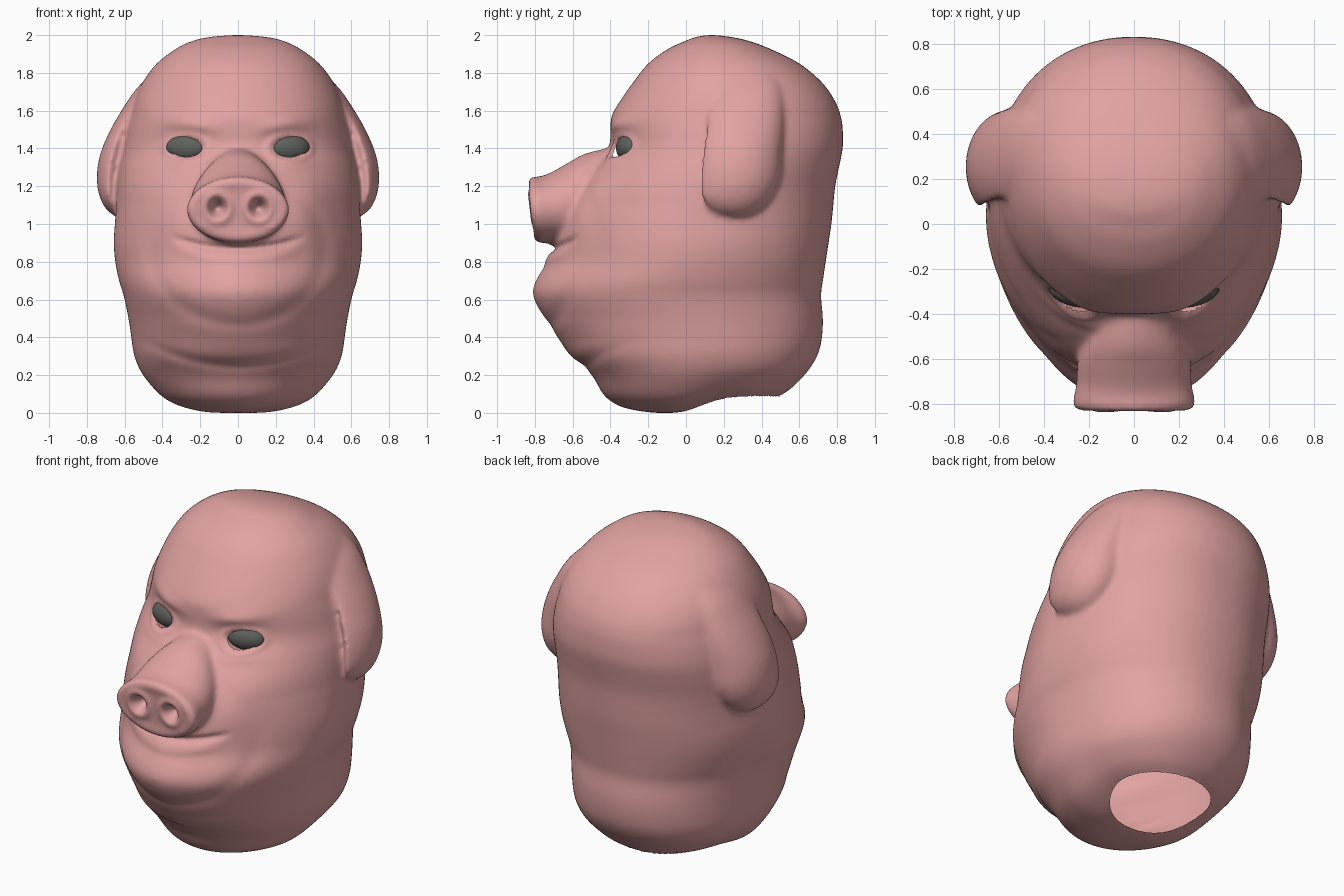
import bpy, bmesh, math
from mathutils import Vector

if "Cube" in bpy.data.objects:
    bpy.data.objects.remove(bpy.data.objects["Cube"])


def material(name, rgb):
    m = bpy.data.materials.new(name)
    m.diffuse_color = (*rgb, 1)
    m.use_nodes = True
    m.node_tree.nodes["Principled BSDF"].inputs["Base Color"].default_value = m.diffuse_color
    return m


PINK = material("pink_skin", (0.75, 0.365, 0.36))
GREY = material("grey_eye", (0.115, 0.12, 0.107))


def spline(rows, steps):
    """Catmull-Rom interpolation of rows of numbers."""
    out = []
    n = len(rows)
    for i in range(n - 1):
        p = [rows[max(0, min(n - 1, i + k))] for k in (-1, 0, 1, 2)]
        for s in range(steps):
            t = s / steps
            out.append([0.5 * (2 * b + (c - a) * t + (2 * a - 5 * b + 4 * c - d) * t * t
                               + (3 * b - a - 3 * c + d) * t ** 3)
                        for a, b, c, d in zip(*p)])
    out.append(list(rows[-1]))
    return out


def loft(bm, rings):
    """Closed solid through a list of equal-length point rings."""
    loops = [[bm.verts.new(p) for p in r] for r in rings]
    n = len(loops[0])
    faces = [bm.faces.new((a[i], a[(i + 1) % n], b[(i + 1) % n], b[i]))
             for a, b in zip(loops, loops[1:]) for i in range(n)]
    faces += [bm.faces.new(loops[0][::-1]), bm.faces.new(loops[-1])]
    bmesh.ops.recalc_face_normals(bm, faces=faces)


def clamp(t):
    return max(0.0, min(1.0, t))


def gauss(*d):
    return math.exp(-sum(v * v for v in d))


# Head sections: height, half width, front y, back y
HEAD = [(0, .02, .10, .14), (0, .18, -.15, .36), (.02, .28, -.30, .46), (.05, .36, -.38, .51),
        (.10, .43, -.44, .57), (.20, .51, -.50, .65), (.30, .55, -.61, .70), (.40, .565, -.68, .72),
        (.50, .58, -.75, .725), (.62, .605, -.81, .715), (.70, .63, -.795, .725), (.80, .65, -.735, .74),
        (.90, .658, -.71, .755), (1.0, .652, -.69, .77), (1.1, .645, -.65, .78), (1.2, .64, -.58, .79),
        (1.3, .63, -.49, .81), (1.4, .61, -.41, .83), (1.5, .59, -.40, .83), (1.57, .57, -.395, .82),
        (1.65, .55, -.35, .79), (1.75, .505, -.28, .72), (1.85, .43, -.20, .60), (1.93, .325, -.09, .44),
        (1.97, .24, 0, .33), (1.99, .15, .05, .24), (2.0, .04, .11, .16)]


def head_ring(row, count=96):
    z, w, yf, yb = row
    mid, half = (yf + yb) / 2, (yb - yf) / 2
    front = 1.8 + .3 * clamp((z - 1.1) / .3) + .2 * clamp((.5 - z) / .3)   # narrow muzzle, broad brow
    ring = []
    for i in range(count):
        a = math.tau * i / count
        c, s = math.cos(a), math.sin(a)
        e = 2 / (2.15 if s > 0 else front)
        x = w * math.copysign(abs(c) ** e, c)
        y = mid + half * math.copysign(abs(s) ** e, s)
        t = clamp((y + .1) / .35)
        lift = .055 * t * t * (3 - 2 * t) * clamp(1 - z / .4)   # base rises at the back
        ring.append(Vector((x, y, z + lift)))
    return ring


# Snout sections: y, centre height, half width, half height
SNOUT = [(-.30, 1.20, .13, .22), (-.50, 1.14, .22, .235), (-.60, 1.11, .25, .215),
         (-.70, 1.085, .255, .187), (-.76, 1.075, .268, .176), (-.80, 1.075, .27, .174),
         (-.825, 1.075, .24, .15), (-.815, 1.075, .19, .11)]


def snout_ring(row, count=64):
    y, zc, rx, rz = row
    ring = []
    for i in range(count):
        a = math.tau * i / count
        z = zc + rz * math.sin(a)
        ring.append(Vector((rx * math.cos(a), y - (z - 1.1) * .1, z)))
    return ring


# Ear sections: height, root x, outer x, front y, back y, wall
EAR = [(1.80, .36, .45, .17, .48, .10), (1.72, .42, .535, .12, .51, .09), (1.62, .47, .605, .07, .52, .06),
       (1.50, .51, .675, .04, .52, .05), (1.37, .54, .73, .02, .51, .05), (1.25, .56, .748, .01, .50, .05),
       (1.15, .58, .735, .02, .46, .055), (1.08, .58, .70, .08, .40, .09), (1.04, .58, .65, .16, .34, .06)]


def ear_ring(row, side, count=24):
    """Crescent: outer arc then inner arc, open towards the front."""
    z, x0, x1, yf, yb, wall = row
    mid, half = (yf + yb) / 2, (yb - yf) / 2
    arcs = []
    for w in (0, wall):
        rx, ry = max(.01, x1 - x0 - w), max(.02, half - w)
        arcs.append([Vector((side * (x0 + rx * math.sin(a)), mid + ry * math.cos(a), z))
                     for a in (math.radians(-20 + 158 * i / count) for i in range(count + 1))])
    return arcs[0] + arcs[1][::-1]


bm = bmesh.new()
loft(bm, [head_ring(r) for r in spline(HEAD, 4)])
loft(bm, [snout_ring(r) for r in spline(SNOUT, 4)])
for side in (-1, 1):
    loft(bm, [ear_ring(r, side) for r in spline(EAR, 4)])
mesh = bpy.data.meshes.new("pig_head")
bm.to_mesh(mesh)
bm.free()
head = bpy.data.objects.new("pig_head", mesh)
bpy.context.collection.objects.link(head)

# Fuse head, snout and ears into one skin
mod = head.modifiers.new("fuse", 'REMESH')
mod.mode = 'VOXEL'
mod.voxel_size = 0.014
fused = bpy.data.meshes.new_from_object(head.evaluated_get(bpy.context.evaluated_depsgraph_get()))
head.modifiers.clear()
head.data = fused
bm = bmesh.new()
bm.from_mesh(fused)
for _ in range(6):
    bmesh.ops.smooth_vert(bm, verts=bm.verts, factor=.5, use_axis_x=True, use_axis_y=True, use_axis_z=True)

EYE_X, EYE_Z, EYE_RX, EYE_RZ = .273, 1.403, .083, .048


def face_relief(x, y, z):
    """Backward push that carves the face; negative values bulge forward."""
    x = abs(x)
    d = 0
    # eye sockets, lids, bags and separate arched brows
    d += .022 * gauss((x - EYE_X) / .13, (z - 1.41) / .07)
    r = math.hypot((x - EYE_X) / EYE_RX, (z - EYE_Z) / EYE_RZ)
    d -= .014 * gauss((r - 1.35) / .28)
    d -= .012 * gauss((x - .28) / .1, (z - 1.315) / .03)
    d -= .020 * gauss((x - .24) / .13, (z - 1.52 - .1 * (x - .2)) / .04)
    # full cheeks beside the snout
    d -= .022 * gauss((x - .37) / .11, (z - 1.08) / .16)
    # smiling mouth and lower lip
    zm = .868 + .5 * x * x
    d += .024 * gauss((z - zm) / .018) * clamp((.36 - x) / .1)
    d -= .010 * gauss((z - zm + .06) / .03) * clamp((.34 - x) / .12)
    # jowl fold around the chin and neck crease
    r = math.hypot(x / .46, (z - .87) / .40)
    d += .010 * gauss((r - 1) / .1) * clamp((1.25 - z) / .2)
    d += .015 * gauss((z - .25 - .5 * x * x) / .03) * clamp((.55 - x) / .25)
    # nostrils with raised rims
    if y < -.7:
        r = math.hypot((x - .108) / .9, z - 1.085)
        d += .09 * gauss(r / .036) - .016 * gauss((r - .07) / .022)
    return d


for v in bm.verts:
    if v.co.y < -.1:
        v.co.y += face_relief(*v.co) * clamp((-.1 - v.co.y) / .15)
bmesh.ops.smooth_vert(bm, verts=bm.verts, factor=.4, use_axis_x=True, use_axis_y=True, use_axis_z=True)


def cut_hole(axis, cu, cv, ru, rv, test):
    """Open an elliptical hole and pull its rim onto the ellipse."""
    def dist(p):
        return math.hypot((p.x - cu) / ru, (p[axis] - cv) / rv)
    doomed = [f for f in bm.faces if test(f.calc_center_median()) and dist(f.calc_center_median()) < 1]
    bmesh.ops.delete(bm, geom=doomed, context='FACES')
    rim = {v for e in bm.edges if e.is_boundary for v in e.verts if test(v.co) and dist(v.co) < 1.6}
    for v in rim:
        k = 1 / dist(v.co)
        v.co.x = cu + (v.co.x - cu) * k
        v.co[axis] = cv + (v.co[axis] - cv) * k
    return sum(v.co.y for v in rim) / max(1, len(rim))


# Neck opening and eye openings
cut_hole(1, 0, .23, .295, .265, lambda p: p.z < .2)
eye_y = {s: cut_hole(2, s * EYE_X, EYE_Z, EYE_RX, EYE_RZ, lambda p: p.y < -.2) for s in (-1, 1)}
for f in bm.faces:
    f.smooth = True
    f.material_index = 0
bm.to_mesh(fused)
bm.free()
fused.materials.clear()
fused.materials.append(PINK)

# Eyes set just behind the lids
for side, name in ((-1, "left_eye"), (1, "right_eye")):
    bpy.ops.mesh.primitive_uv_sphere_add(segments=32, ring_count=16, radius=1,
                                         location=(side * EYE_X, eye_y[side] + .035, EYE_Z),
                                         rotation=(0, 0, side * .3))
    eye = bpy.context.object
    eye.name = name
    eye.scale = (.11, .055, .07)
    eye.data.materials.append(GREY)
    bpy.ops.object.shade_smooth()
